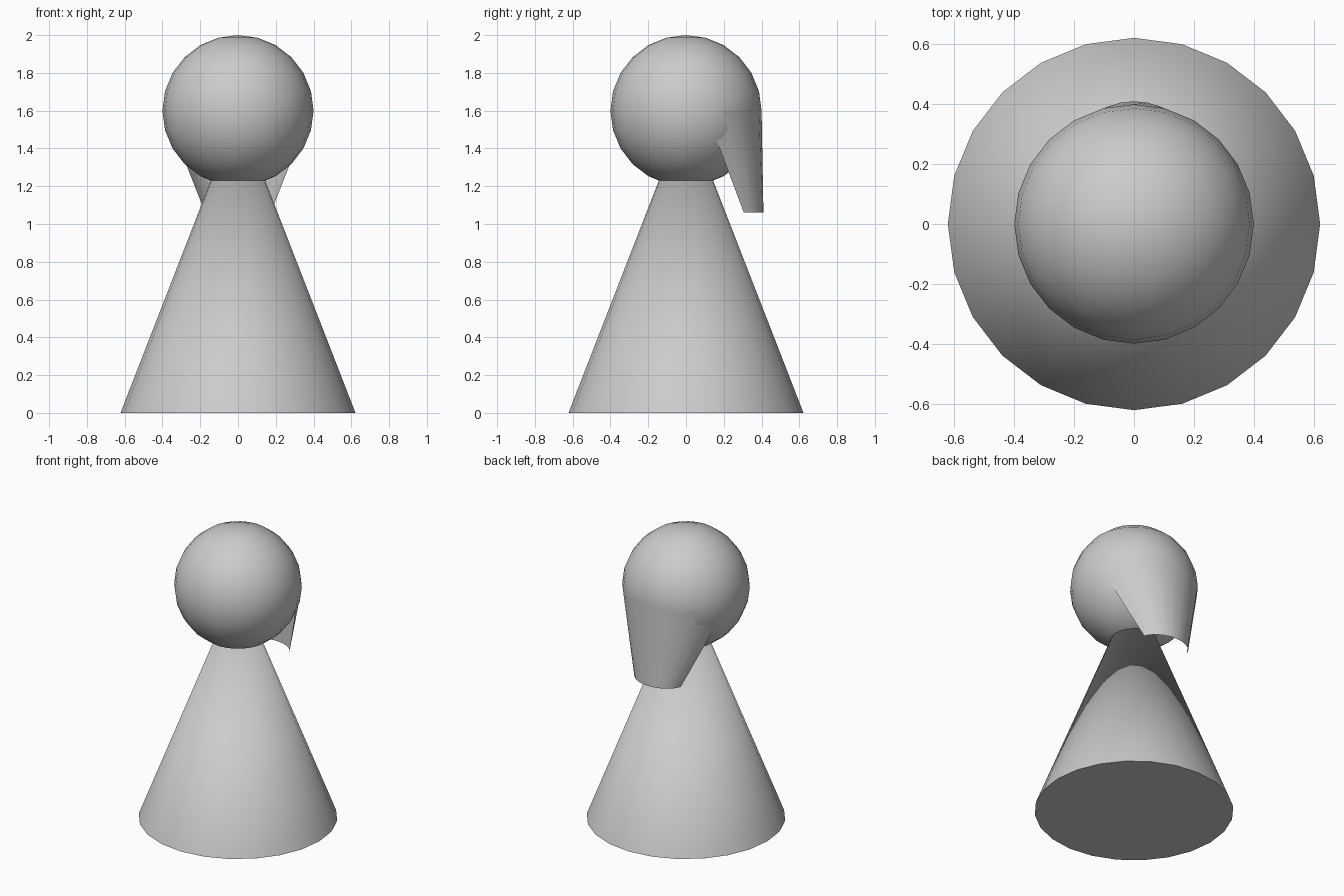
import bpy, bmesh, math

if "Cube" in bpy.data.objects:
    bpy.data.objects.remove(bpy.data.objects["Cube"])

def smooth(obj):
    bpy.ops.object.select_all(action='DESELECT')
    obj.select_set(True)
    bpy.context.view_layer.objects.active = obj
    bpy.ops.object.shade_smooth_by_angle(angle=math.radians(40))

HEAD_R, HEAD_Z = 0.4, 1.6

# Body: capped cone base, apex hidden inside the head
bpy.ops.mesh.primitive_cone_add(vertices=24, radius1=0.622, radius2=0,
                                depth=HEAD_Z, location=(0, 0, HEAD_Z / 2))
body = bpy.context.object
body.name = "body"
smooth(body)

# Head
bpy.ops.mesh.primitive_uv_sphere_add(segments=24, ring_count=12, radius=HEAD_R,
                                     location=(0, 0, HEAD_Z))
head = bpy.context.object
head.name = "head"
smooth(head)

# Hair: open sheet hanging from the back half of the head's equator, tapering down
bm = bmesh.new()
columns = []
for i in range(-5, 6):
    a = math.radians(15 * i)
    x, y = HEAD_R * math.sin(a), HEAD_R * math.cos(a)
    columns.append((bm.verts.new((x, y, HEAD_Z)),
                    bm.verts.new((x * 0.45, 0.27 + y * 0.35, 1.06))))
for (t0, b0), (t1, b1) in zip(columns, columns[1:]):
    bm.faces.new((t0, t1, b1, b0))
mesh = bpy.data.meshes.new("hair")
bm.to_mesh(mesh)
bm.free()
hair = bpy.data.objects.new("hair", mesh)
bpy.context.collection.objects.link(hair)
smooth(hair)
